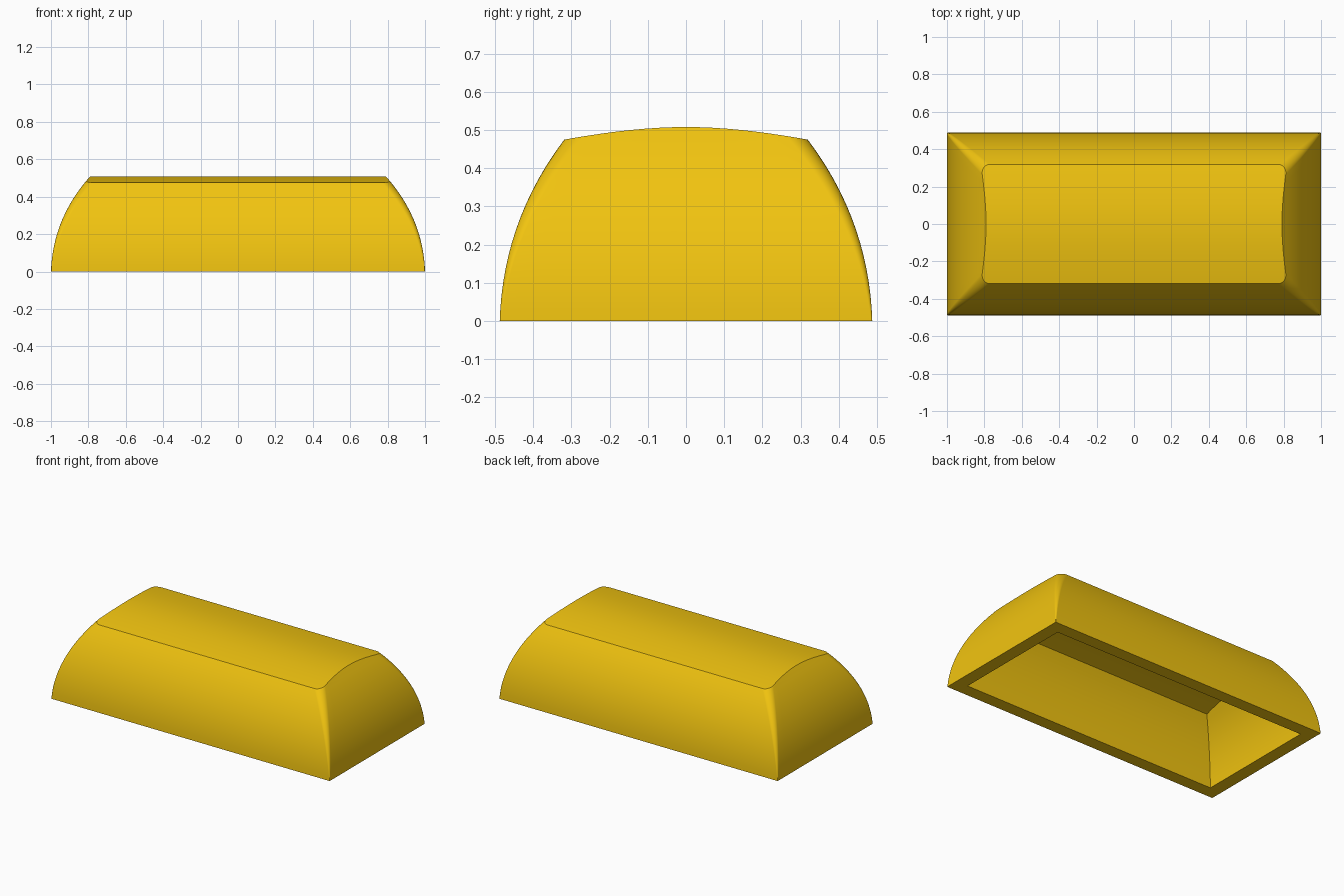
import bpy, bmesh
from math import sin, cos, pi

if "Cube" in bpy.data.objects:
    bpy.data.objects.remove(bpy.data.objects["Cube"])

LEVELS, ARC, END = 14, 6, 14


def lean(z):
    # how far the walls curve inward at height z
    return 0.03 * z + 0.58 * z * z + 0.26 * z ** 4 + 0.1 * z ** 3


def half_ring(hx, hy, r, t, edge_z, crown):
    # right half of one cross-section, from the front corner to the back one
    keys = [(-1, -pi / 2 + i * pi / 2 / ARC, 0) for i in range(ARC + 1)]
    keys += [(0, 0, -1 + 2 * i / END) for i in range(1, END)]
    keys += [(1, i * pi / 2 / ARC, 0) for i in range(ARC + 1)]
    pts = []
    for side, a, u in keys:
        z = t * edge_z
        for _ in range(12):
            Y, X = hy - lean(z), hx - 1.07 * lean(z)
            rr = r * t + min(r, 0.003)
            if side:
                x, y = X - rr + rr * cos(a), side * (Y - rr) + rr * sin(a)
            else:
                x, y = X, u * (Y - rr)
            # the top is a shallow arch across y
            z = t * (edge_z + crown * (1 - min(1, (y / Y) ** 2)))
        pts.append((x, y, z))
    return pts


def shell(bm, hx, hy, r, edge_z, crown):
    rings = []
    for k in range(LEVELS + 1):
        half = half_ring(hx, hy, r, k / LEVELS, edge_z, crown)
        ring = half + [(-x, y, z) for x, y, z in reversed(half)]
        rings.append([bm.verts.new(p) for p in ring])
    n = len(rings[0])
    for a, b in zip(rings, rings[1:]):
        for i in range(n):
            j = (i + 1) % n
            bm.faces.new((a[i], a[j], b[j], b[i]))
    top = rings[-1]
    for i in range(n // 2 - 1):
        bm.faces.new((top[i], top[i + 1], top[n - 2 - i], top[n - 1 - i]))
    return rings[0]


# outer cap, inner cavity and the flat rim joining them
bm = bmesh.new()
outer = shell(bm, 1.0, 0.488, 0.045, 0.475, 0.033)
inner = shell(bm, 0.916, 0.405, 0.0, 0.395, 0.03)
for i in range(len(outer)):
    j = (i + 1) % len(outer)
    bm.faces.new((outer[i], outer[j], inner[j], inner[i]))
bmesh.ops.remove_doubles(bm, verts=bm.verts, dist=1e-5)
bmesh.ops.recalc_face_normals(bm, faces=bm.faces)
mesh = bpy.data.meshes.new("key_cap")
bm.to_mesh(mesh)
bm.free()

cap = bpy.data.objects.new("key_cap", mesh)
bpy.context.collection.objects.link(cap)
bpy.context.view_layer.objects.active = cap
cap.select_set(True)
bpy.ops.object.shade_smooth_by_angle(angle=0.45)
wn = cap.modifiers.new("weighted_normals", 'WEIGHTED_NORMAL')
wn.keep_sharp = True

mat = bpy.data.materials.new("yellow_plastic")
mat.diffuse_color = (0.88, 0.55, 0.005, 1)
mat.use_nodes = True
mat.node_tree.nodes["Principled BSDF"].inputs["Base Color"].default_value = mat.diffuse_color
mesh.materials.append(mat)
